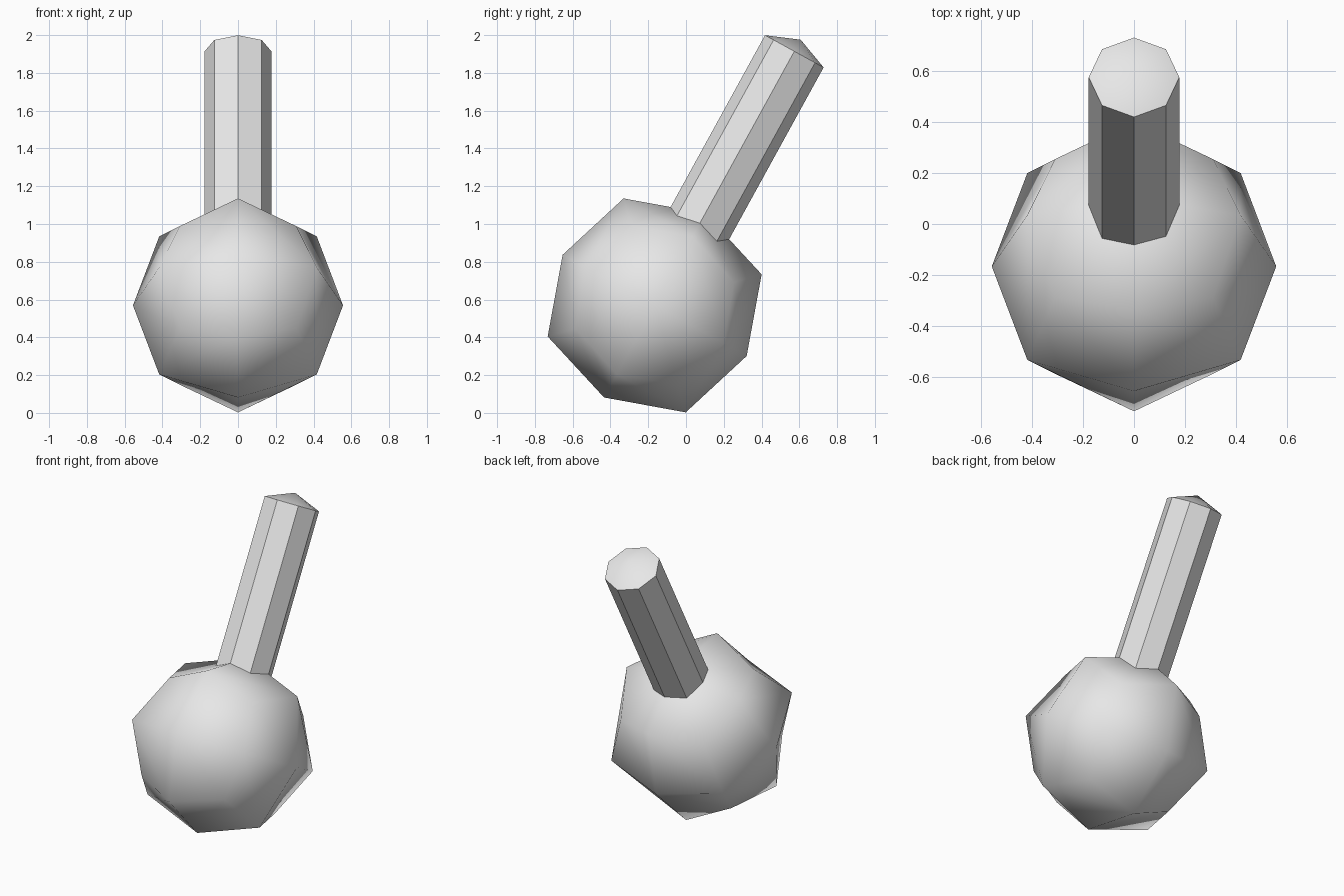
import bpy, bmesh, math
from mathutils import Matrix, Vector

if "Cube" in bpy.data.objects:
    bpy.data.objects.remove(bpy.data.objects["Cube"])

TILT = math.radians(28.8)
CENTRE = Vector((0, -0.166, 0.569))
FRAME = Matrix.Translation(CENTRE) @ Matrix.Rotation(-TILT, 4, 'X')

grey = bpy.data.materials.new("light grey")
grey.diffuse_color = (0.8, 0.8, 0.8, 1)
grey.use_nodes = True
grey.node_tree.nodes["Principled BSDF"].inputs["Base Color"].default_value = grey.diffuse_color


def add_part(name, bm):
    """Turn a bmesh into a tilted, smooth shaded object."""
    bmesh.ops.recalc_face_normals(bm, faces=bm.faces)
    for f in bm.faces:
        f.smooth = True
    mesh = bpy.data.meshes.new(name)
    bm.to_mesh(mesh)
    bm.free()
    mesh.materials.append(grey)
    obj = bpy.data.objects.new(name, mesh)
    obj.matrix_world = FRAME
    bpy.context.collection.objects.link(obj)
    return obj


# Ball: a cube rounded by one subdivision step
bm = bmesh.new()
bmesh.ops.create_cube(bm, size=2 * 0.556)
ball = add_part("ball", bm)
sub = ball.modifiers.new("rounding", 'SUBSURF')
sub.levels = sub.render_levels = 1
sub.use_limit_surface = False

# Handle: eight-sided rod rising from the ball, with a shallow pointed end
RADIUS, START, END, TIP = 0.177, 0.4, 1.535, 1.605
bm = bmesh.new()
rings = []
for z in (START, END):
    rings.append([bm.verts.new((RADIUS * math.cos(i * math.pi / 4),
                                RADIUS * math.sin(i * math.pi / 4), z))
                  for i in range(8)])
tip = bm.verts.new((0, 0, TIP))
low, high = rings
for i in range(8):
    j = (i + 1) % 8
    bm.faces.new((low[i], low[j], high[j], high[i]))
    bm.faces.new((high[i], high[j], tip))
bm.faces.new(low[::-1])
handle = add_part("handle", bm)
bpy.context.view_layer.objects.active = handle
handle.select_set(True)
bpy.ops.object.shade_smooth_by_angle(angle=math.radians(30))
